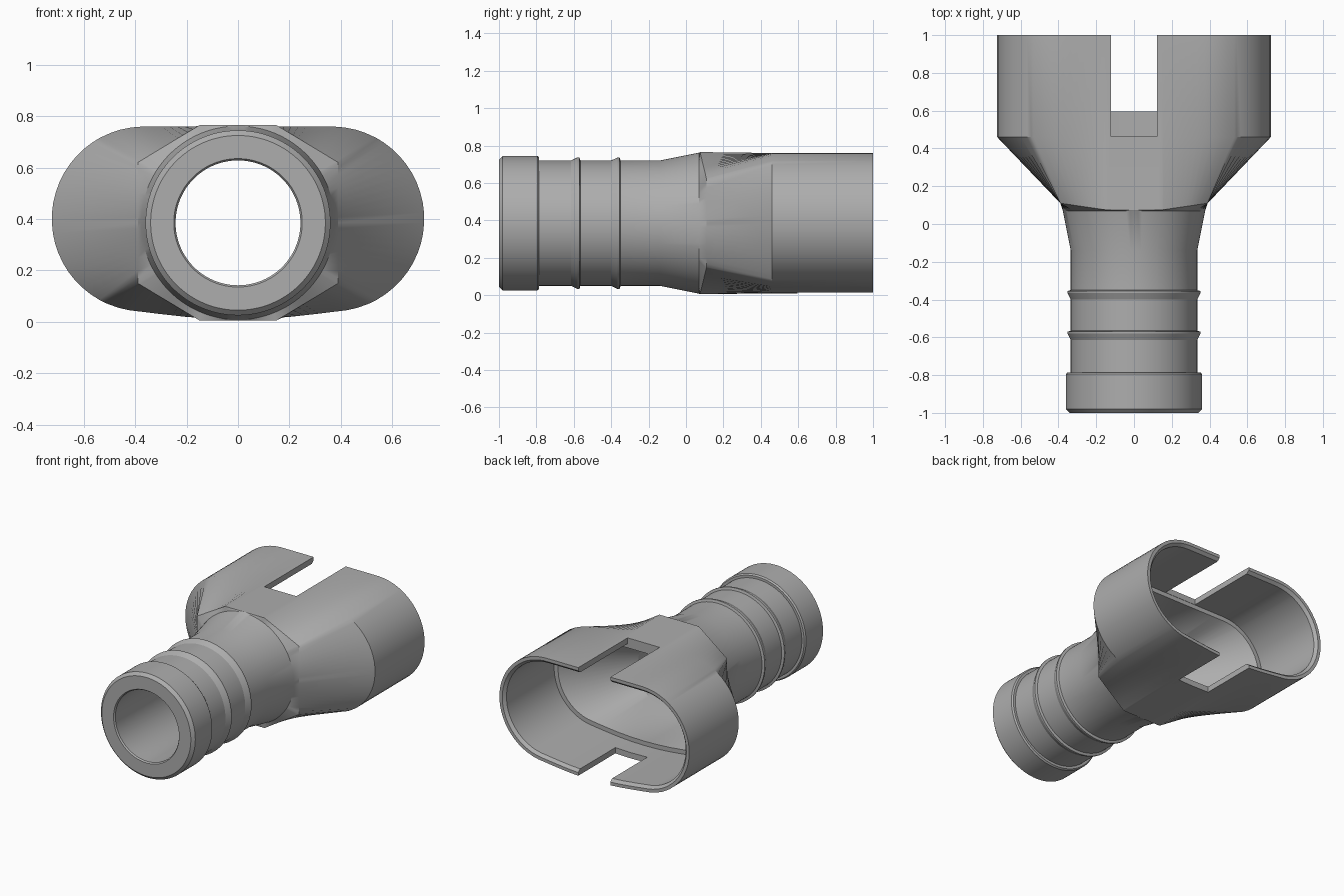
import bpy, bmesh, math

if "Cube" in bpy.data.objects:
    bpy.data.objects.remove(bpy.data.objects["Cube"])

CZ = 0.385          # height of the tube axis
N = 112

grey = bpy.data.materials.new("plain grey")
grey.diffuse_color = (0.42, 0.42, 0.42, 1)
grey.use_nodes = True
grey.node_tree.nodes["Principled BSDF"].inputs["Base Color"].default_value = grey.diffuse_color


def oval(t):
    """Flat-topped oval with round ends and a shallow curved floor, inset by t."""
    right = [(0.365 + (0.36 - t) * math.cos(math.radians(a)),
              0.40 + (0.36 - t) * math.sin(math.radians(a))) for a in range(-80, 91, 5)]
    floor = [(x, 0.01 + t + 0.22 * x * x) for x in (0, 0.1, 0.2, 0.3)]
    half = floor + right
    return half + [(-x, z) for x, z in reversed(half[1:])]


def octagon(t):
    """Eight-sided neck outline, inset by t."""
    x, z, a, b = 0.39 - t, 0.38 - t, 0.15, 0.235
    q = [(a, -z), (x, -b), (x, b), (a, z)]
    return [(u, CZ + v) for u, v in q + [(-u, -v) for u, v in q]]


def circle(r):
    return [(r * math.cos(i * math.tau / N), CZ + r * math.sin(i * math.tau / N)) for i in range(N)]


# Common ray angles, with the octagon corners included so they stay crisp
corners = [math.atan2(z - CZ, x) % math.tau for x, z in octagon(0)]
angles = [i * math.tau / N for i in range(N)]
angles = sorted([a for a in angles if all(abs(a - c) > 0.015 for c in corners)] + corners)


def sample(poly):
    """Points where the common rays meet a convex outline."""
    out = []
    for a in angles:
        dx, dz = math.cos(a), math.sin(a)
        best = 0
        for (x0, z0), (x1, z1) in zip(poly, poly[1:] + poly[:1]):
            ex, ez, px, pz = x1 - x0, z1 - z0, x0, z0 - CZ
            den = dx * ez - dz * ex
            if abs(den) < 1e-9:
                continue
            r = (px * ez - pz * ex) / den
            s = (px * dz - pz * dx) / den
            if r > 0 and -1e-6 <= s <= 1 + 1e-6:
                best = max(best, r)
        out.append((best * dx, CZ + best * dz))
    return out


def ring(y, poly):
    return [(x, y, z) for x, z in sample(poly)]


# Tube outside: lipped end collar, two barbs, flare
tube = [(-1, 0.34), (-0.98, 0.36), (-0.795, 0.36), (-0.785, 0.352), (-0.785, 0.335),
        (-0.615, 0.335), (-0.58, 0.352), (-0.57, 0.352), (-0.565, 0.335),
        (-0.40, 0.335), (-0.365, 0.352), (-0.355, 0.352), (-0.35, 0.335),
        (-0.14, 0.335), (0.07, 0.377)]
rings = [ring(y, circle(r)) for y, r in tube]

# Eight-sided shoulder whose side corners sit further back
rings.append([(x, 0.075 + 0.035 * min(1, max(0, (abs(x) - 0.15) / 0.24)), z)
              for x, z in sample(octagon(0))])

# Oval socket outside, chamfered rim, inner wall and ledge
rings += [ring(0.46, oval(0)), ring(1, oval(0)), ring(1, oval(0.022)),
          ring(0.98, oval(0.04)), ring(0.46, oval(0.04)), ring(0.46, oval(0.07))]

# Inner funnel and bore
rings += [ring(y, circle(r)) for y, r in [(0.08, 0.31), (-0.14, 0.25), (-0.99, 0.243), (-1, 0.25)]]

bm = bmesh.new()
loops = [[bm.verts.new(p) for p in r] for r in rings]
n = len(angles)
for A, B in zip(loops, loops[1:] + loops[:1]):
    for i in range(n):
        j = (i + 1) % n
        bm.faces.new((A[i], A[j], B[j], B[i]))
bmesh.ops.recalc_face_normals(bm, faces=bm.faces[:])
mesh = bpy.data.meshes.new("hose_adapter")
bm.to_mesh(mesh)
bm.free()
body = bpy.data.objects.new("hose_adapter", mesh)
bpy.context.collection.objects.link(body)
mesh.materials.append(grey)
bpy.context.view_layer.objects.active = body


# Slots through the socket roof and floor
def cut_slot(y0, z0, z1):
    bpy.ops.mesh.primitive_cube_add(size=1, location=(0, (y0 + 1.1) / 2, (z0 + z1) / 2))
    box = bpy.context.object
    box.name = "slot_cutter"
    box.scale = (0.245, 1.1 - y0, z1 - z0)
    box.hide_render = True
    box.data.materials.append(grey)
    bpy.context.view_layer.update()
    mod = body.modifiers.new("slot", 'BOOLEAN')
    mod.operation, mod.object, mod.solver = 'DIFFERENCE', box, 'EXACT'
    bpy.context.view_layer.objects.active = body
    bpy.ops.object.modifier_apply(modifier=mod.name)
    bpy.data.objects.remove(box)


cut_slot(0.462, 0.5, 0.9)
cut_slot(0.595, -0.1, 0.3)

bpy.ops.object.select_all(action='DESELECT')
body.select_set(True)
bpy.context.view_layer.objects.active = body
bpy.ops.object.shade_smooth_by_angle(angle=math.radians(25))
